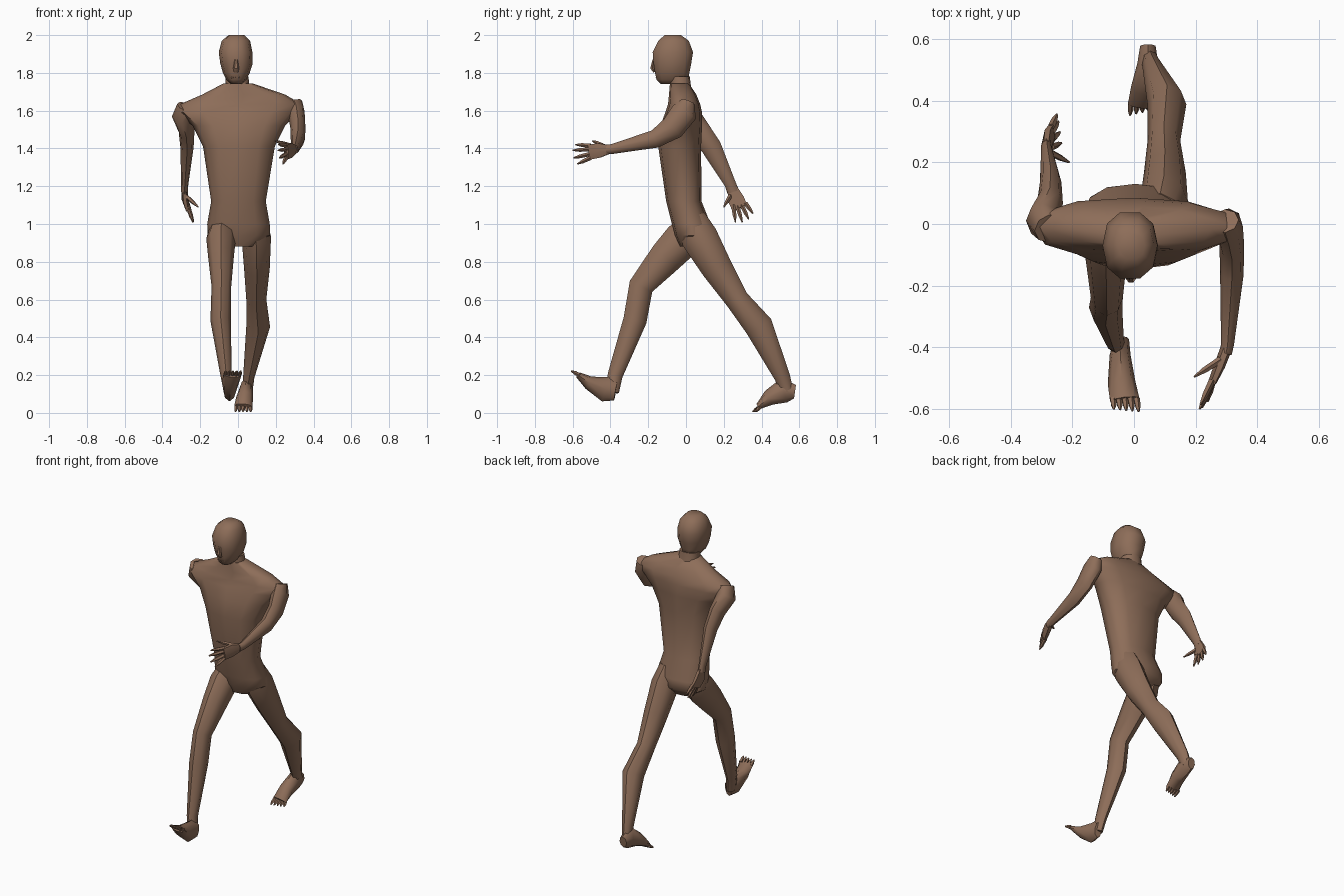
import bpy, bmesh, math
from mathutils import Vector

skin = bpy.data.materials.new("skin")
skin.diffuse_color = (0.27, 0.155, 0.1, 1)


def skin_rings(name, rings, angle=50):
    """Join a list of equal-sized point rings into one capped surface."""
    bm = bmesh.new()
    loops = [[bm.verts.new(p) for p in r] for r in rings]
    n = len(loops[0])
    for a, b in zip(loops, loops[1:]):
        for i in range(n):
            bm.faces.new((a[i], a[(i + 1) % n], b[(i + 1) % n], b[i]))
    bm.faces.new(loops[0])
    bm.faces.new(loops[-1])
    bmesh.ops.recalc_face_normals(bm, faces=bm.faces)
    me = bpy.data.meshes.new(name)
    bm.to_mesh(me)
    bm.free()
    me.materials.append(skin)
    ob = bpy.data.objects.new(name, me)
    bpy.context.collection.objects.link(ob)
    bpy.ops.object.select_all(action='DESELECT')
    bpy.context.view_layer.objects.active = ob
    ob.select_set(True)
    bpy.ops.object.shade_smooth_by_angle(angle=math.radians(angle))
    return ob


def unit(n, power=1.0):
    """Points of a rounded unit polygon."""
    out = []
    for i in range(n):
        t = 2 * math.pi * i / n
        c, s = math.cos(t), math.sin(t)
        out.append((math.copysign(abs(c) ** power, c), math.copysign(abs(s) ** power, s)))
    return out


def stack(name, levels, n=12, power=0.85):
    """Horizontal rings: (z, x_min, x_max, y_front, y_back)."""
    rings = []
    for z, x0, x1, y0, y1 in levels:
        rings.append([((x0 + x1) / 2 + (x1 - x0) / 2 * c,
                       (y0 + y1) / 2 + (y1 - y0) / 2 * s, z) for c, s in unit(n, power)])
    return skin_rings(name, rings)


def limb(name, path, n=8):
    """Tube along a path: (x, y, z, half width across x, half depth)."""
    pts = [Vector(p[:3]) for p in path]
    rings = []
    for i, p in enumerate(path):
        a, b = pts[max(i - 1, 0)], pts[min(i + 1, len(pts) - 1)]
        t = (b - a).normalized()
        side = (Vector((1, 0, 0)) - t * t.x).normalized()
        up = t.cross(side)
        rings.append([pts[i] + side * c * p[3] + up * s * p[4] for c, s in unit(n)])
    return skin_rings(name, rings)


def digits(name, pairs, r):
    """Tapered fingers or toes from base to tip."""
    for i, (base, tip) in enumerate(pairs):
        mid = Vector(base).lerp(Vector(tip), 0.6)
        limb(f"{name}_{i + 1}", [(*base, r, r), (*mid, r * .85, r * .85), (*tip, r * .3, r * .3)], 5)


# Torso
stack("torso", [
    (0.88, -.07, .08, -.03, .07), (0.94, -.16, .17, -.06, .13), (1.00, -.163, .168, -.075, .13),
    (1.12, -.142, .147, -.105, .082), (1.41, -.185, .195, -.147, .08),
    (1.52, -.24, .25, -.135, .085), (1.59, -.325, .315, -.11, .085),
    (1.635, -.305, .335, -.095, .075), (1.685, -.19, .25, -.09, .055),
    (1.745, -.075, .075, -.085, .015)])

# Neck and head
stack("neck", [(1.64, -.085, .085, -.085, .045), (1.70, -.07, .065, -.085, .03),
               (1.78, -.065, .055, -.085, .02)])
stack("head", [
    (1.742, -.04, .022, -.138, -.03), (1.765, -.062, .044, -.16, .015), (1.80, -.08, .062, -.168, .022),
    (1.85, -.094, .078, -.176, .032), (1.91, -.102, .076, -.181, .042),
    (1.97, -.086, .064, -.15, .018), (2.0, -.05, .035, -.115, -.025)], n=10)
limb("nose", [(-.01, -.172, 1.87, .008, .006), (-.01, -.178, 1.825, .016, .013),
              (-.01, -.166, 1.805, .012, .008)], 6)
limb("lips", [(-.035, -.154, 1.775, .004, .004), (-.01, -.164, 1.778, .01, .009),
              (.015, -.154, 1.775, .004, .004)], 6)

# Forward leg
limb("forward_leg", [
    (-.08, .04, 1.0, .065, .07), (-.09, -.015, .92, .078, .10), (-.09, -.105, .825, .068, .09),
    (-.088, -.238, .67, .052, .066), (-.092, -.27, .49, .054, .062),
    (-.063, -.375, .2, .03, .04), (-.05, -.39, .11, .025, .035)])
limb("forward_foot", [(-.04, -.372, .115, .024, .05), (-.045, -.425, .125, .034, .067),
                      (-.04, -.515, .16, .045, .036), (-.03, -.57, .2, .048, .016)])
digits("forward_toe", [((-.068 + .019 * i, -.565, .2), (-.065 + .02 * i, -.6 - .002 * i, .222))
                       for i in range(5)], .011)

# Trailing leg
limb("trailing_leg", [
    (.085, .03, 1.03, .065, .075), (.097, .07, .93, .078, .098), (.1, .165, .765, .068, .082),
    (.097, .27, .6, .053, .062), (.107, .385, .46, .063, .075),
    (.057, .51, .19, .03, .042), (.05, .535, .11, .026, .035)])
limb("trailing_foot", [(.045, .577, .112, .025, .036), (.045, .52, .12, .034, .066),
                       (.035, .44, .08, .045, .042), (.028, .385, .035, .048, .017)])
digits("trailing_toe", [((-.01 + .019 * i, .392, .033), (-.013 + .02 * i, .352 + .005 * i, .006))
                        for i in range(5)], .011)

# Arm swung back
limb("back_arm", [
    (-.275, -.015, 1.62, .05, .05), (-.295, .01, 1.57, .055, .068), (-.272, .07, 1.49, .042, .062),
    (-.27, .135, 1.405, .035, .054), (-.282, .235, 1.21, .019, .03), (-.284, .25, 1.17, .018, .032)])
limb("back_hand", [(-.284, .245, 1.19, .016, .03), (-.28, .265, 1.13, .018, .05),
                   (-.268, .285, 1.085, .013, .048)], 6)
digits("back_finger", [((-.268, .25, 1.1), (-.235, .262, 1.01)), ((-.268, .272, 1.095), (-.24, .298, 1.01)),
                       ((-.268, .295, 1.1), (-.245, .332, 1.025)), ((-.268, .315, 1.11), (-.25, .355, 1.055)),
                       ((-.278, .235, 1.15), (-.21, .2, 1.09))], .012)

# Arm swung forward
limb("front_arm", [
    (.295, .01, 1.645, .045, .04), (.308, -.01, 1.59, .045, .07), (.317, -.07, 1.51, .04, .065),
    (.317, -.165, 1.45, .038, .048), (.303, -.39, 1.397, .021, .026), (.297, -.42, 1.395, .02, .026)])
limb("front_hand", [(.3, -.4, 1.395, .019, .024), (.277, -.46, 1.39, .018, .045),
                    (.255, -.51, 1.38, .014, .045)], 6)
digits("front_finger", [((.253, -.505, 1.415), (.215, -.585, 1.42)), ((.253, -.51, 1.395), (.212, -.6, 1.39)),
                        ((.253, -.51, 1.37), (.22, -.595, 1.35)), ((.255, -.505, 1.35), (.238, -.575, 1.318)),
                        ((.28, -.44, 1.415), (.195, -.495, 1.44))], .012)
